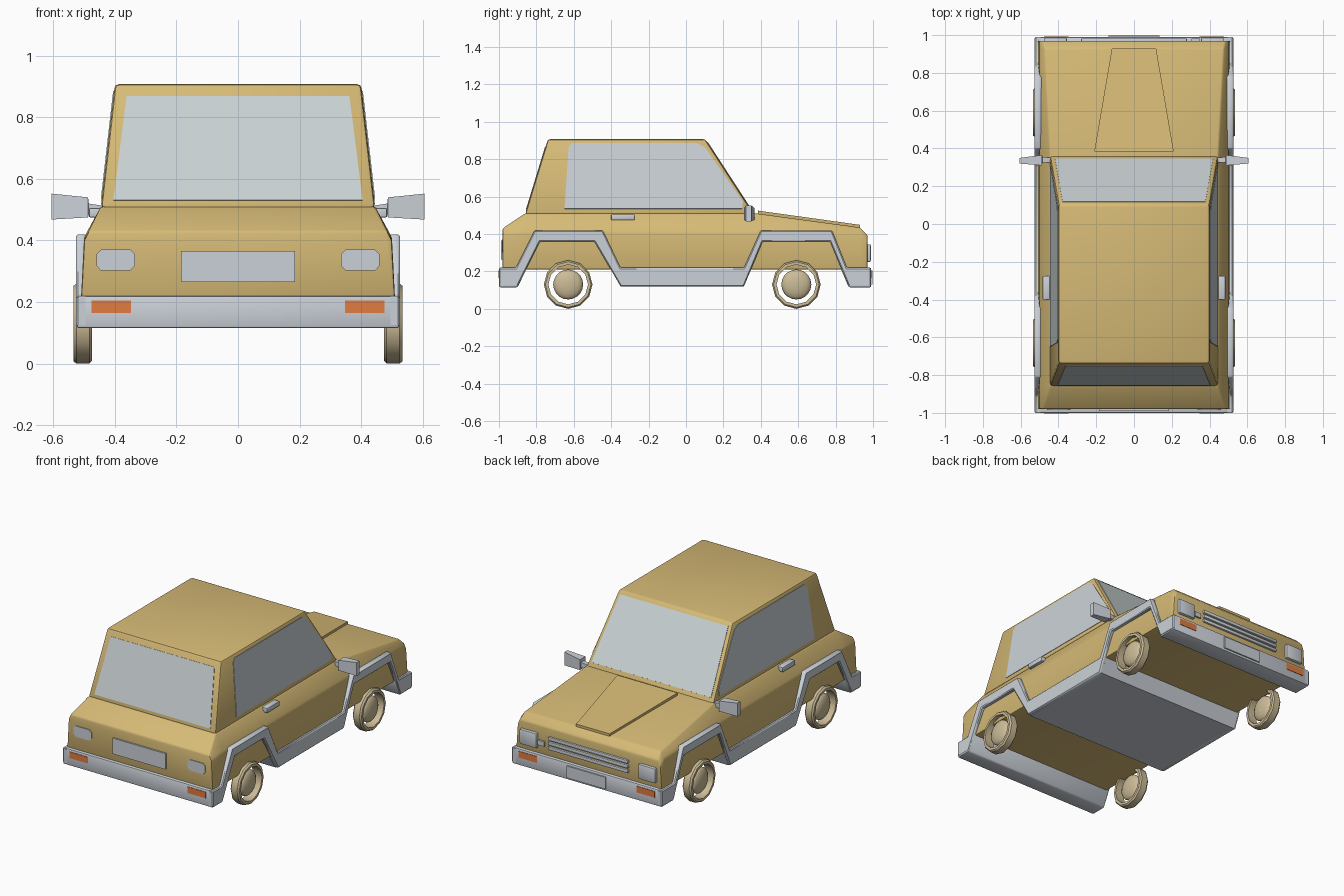
import bpy, bmesh, math
from mathutils import Vector

if "Cube" in bpy.data.objects:
    bpy.data.objects.remove(bpy.data.objects["Cube"])


def material(name, rgb):
    m = bpy.data.materials.new(name)
    m.diffuse_color = (*rgb, 1)
    m.use_nodes = True
    m.node_tree.nodes["Principled BSDF"].inputs["Base Color"].default_value = m.diffuse_color
    return m


GOLD = material("gold paint", (0.67, 0.49, 0.18))
GREY = material("light grey trim", (0.60, 0.64, 0.69))
GLASS = material("pale glass", (0.60, 0.65, 0.67))
TAN = material("tan wheel", (0.60, 0.50, 0.31))
ORANGE = material("orange lamp", (0.75, 0.20, 0.05))


def finish(name, bm, mat, bevel=0, segments=2, angle=35):
    """Clean normals, round the sharp edges and make the object."""
    bmesh.ops.recalc_face_normals(bm, faces=bm.faces)
    if bevel:
        edges = [e for e in bm.edges if e.calc_face_angle(0) > 0.4]
        bmesh.ops.bevel(bm, geom=edges, offset=bevel, segments=segments,
                        profile=0.5, affect='EDGES', clamp_overlap=True)
    me = bpy.data.meshes.new(name)
    bm.to_mesh(me)
    bm.free()
    me.materials.append(mat)
    for p in me.polygons:
        p.use_smooth = True
    me.set_sharp_from_angle(angle=math.radians(angle))
    ob = bpy.data.objects.new(name, me)
    bpy.context.collection.objects.link(ob)
    return ob


def loft(name, rings, mat, **kw):
    """Join equal-length closed rings and cap both ends."""
    bm = bmesh.new()
    vs = [[bm.verts.new(p) for p in r] for r in rings]
    n = len(rings[0])
    for a, b in zip(vs, vs[1:]):
        for i in range(n):
            bm.faces.new((a[i], a[(i + 1) % n], b[(i + 1) % n], b[i]))
    bm.faces.new(vs[0])
    bm.faces.new(vs[-1])
    return finish(name, bm, mat, **kw)


def plate(name, pts, direction, thick, mat, **kw):
    d = Vector(direction).normalized() * thick
    pts = [Vector(p) for p in pts]
    return loft(name, [[p - d for p in pts], [p + d for p in pts]], mat, **kw)


def prism(name, profile, x0, x1, mat, **kw):
    return loft(name, [[(x, y, z) for y, z in profile] for x in (x0, x1)], mat, **kw)


def box(name, x, y, z, mat, **kw):
    return prism(name, [(y[0], z[0]), (y[1], z[0]), (y[1], z[1]), (y[0], z[1])],
                 x[0], x[1], mat, **kw)


# lower body: stations (y, shoulder z, top half-width, top z)
stations = [(-0.98, 0.40, 0.485, 0.43), (-0.86, 0.41, 0.445, 0.51), (0.36, 0.41, 0.445, 0.512),
            (0.93, 0.395, 0.475, 0.435), (0.97, 0.36, 0.485, 0.395)]
loft("lower_body", [[(-0.51, y, 0.21), (-0.50, y, s), (-w, y, t), (w, y, t), (0.50, y, s), (0.51, y, 0.21)]
                    for y, s, w, t in stations], GOLD, bevel=0.008)

# cabin
loft("cabin", [[(-w, r, z), (w, r, z), (w, f, z), (-w, f, z)]
               for w, r, f, z in ((0.446, -0.861, 0.365, 0.505), (0.40, -0.738, 0.103, 0.908))],
     GOLD, bevel=0.014)


# positions on the sloping cabin faces
def slope(z):
    return (z - 0.505) / 0.403


def side_x(z):
    return 0.446 - 0.046 * slope(z)


def rear_y(z):
    return -0.861 + 0.123 * slope(z)


def front_y(z):
    return 0.365 - 0.262 * slope(z)


# windows
plate("rear_window", [(x, rear_y(z), z) for x, z in
      ((-0.405, 0.53), (0.405, 0.53), (0.362, 0.868), (-0.362, 0.868))], (0, -1, 0.3), 0.003, GLASS)
plate("windshield", [(x, front_y(z), z) for x, z in
      ((-0.418, 0.535), (0.418, 0.535), (0.378, 0.888), (-0.378, 0.888))], (0, 1, 0.65), 0.003, GLASS)
window = [(-0.65, 0.535), (-0.628, 0.865), (-0.61, 0.885), (0.06, 0.885),
          (0.10, 0.865), (0.305, 0.575), (0.30, 0.535)]

# side trim outline with two wheel arches
trim = [(-1.0, 0.12), (-0.90, 0.12), (-0.78, 0.36), (-0.49, 0.36), (-0.35, 0.12),
        (0.31, 0.12), (0.41, 0.36), (0.77, 0.36), (0.87, 0.12), (0.99, 0.12),
        (0.99, 0.22), (0.91, 0.22), (0.835, 0.42), (0.355, 0.42), (0.27, 0.22),
        (-0.31, 0.22), (-0.445, 0.42), (-0.81, 0.42), (-0.91, 0.22), (-1.0, 0.22)]
trim[11:15] = [(0.86, 0.22), (0.78, 0.42), (0.40, 0.42), (0.31, 0.22)]
trim[15] = (-0.35, 0.22)

for s, side in ((1, "right"), (-1, "left")):
    plate("side_window_" + side, [(s * side_x(z), y, z) for y, z in window],
          (s, 0, 0.1), 0.003, GLASS)
    prism("side_trim_" + side, trim, s * 0.49, s * 0.526, GREY, bevel=0.006, segments=1)
    # door handle
    box("door_handle_" + side, (s * 0.44, s * 0.484), (-0.40, -0.275), (0.475, 0.505), GREY, bevel=0.004)
    # wing mirror with arm
    loft("wing_mirror_" + side,
         [[(s * x, a, b), (s * x, c, b), (s * x, c, d), (s * x, a, d)] for x, a, c, b, d in
          ((0.435, 0.325, 0.35, 0.49, 0.512), (0.485, 0.325, 0.355, 0.485, 0.52),
           (0.487, 0.31, 0.365, 0.475, 0.54), (0.605, 0.32, 0.35, 0.468, 0.552))], GREY)
    # lamps
    plate("tail_lamp_" + side, [(s * x, -0.981, z) for x, z in
          ((0.35, 0.302), (0.445, 0.302), (0.46, 0.318), (0.46, 0.355), (0.445, 0.37),
           (0.35, 0.37), (0.335, 0.355), (0.335, 0.318))], (0, -1, 0), 0.004, GREY)
    box("headlamp_" + side, (s * 0.355, s * 0.475), (0.95, 0.988), (0.25, 0.345), GREY, bevel=0.008)
    for end, y in (("rear", -1.0), ("front", 0.99)):
        box(end + "_indicator_" + side, (s * 0.348, s * 0.476), (y - 0.003, y + 0.003),
            (0.165, 0.205), ORANGE)

# full-width bumpers and floor
prism("rear_bumper", [(-1, 0.115), (-0.90, 0.115), (-0.85, 0.22), (-1, 0.22)], -0.524, 0.524, GREY, bevel=0.008)
prism("floor_block", [(-0.35, 0.12), (0.31, 0.12), (0.35, 0.215), (-0.40, 0.215)], -0.51, 0.51, GREY)
prism("front_bumper", [(0.87, 0.115), (0.99, 0.115), (0.99, 0.22), (0.825, 0.22)], -0.524, 0.524, GREY, bevel=0.008)

# number plates (blank)
box("rear_plate", (-0.185, 0.185), (-0.99, -0.97), (0.265, 0.365), GREY)
box("front_plate", (-0.135, 0.135), (0.98, 0.998), (0.13, 0.205), GREY)

# grille bars and small lamp beside them
for i in range(3):
    z = 0.262 + i * 0.03
    box("grille_bar_%d" % (i + 1), (-0.28, 0.28), (0.96, 0.982), (z, z + 0.021), GREY, bevel=0.004)
box("small_front_lamp", (0.305, 0.35), (0.96, 0.982), (0.275, 0.305), GREY)

# raised hood panel
loft("hood_scoop", [[(-w, y, t - 0.035), (w, y, t - 0.035), (w, y, t), (-w, y, t)]
                    for w, y, t in ((0.21, 0.385, 0.525), (0.117, 0.93, 0.449))], GOLD)

# wheels: open tyre ring and domed hub
for s, side in ((1, "right"), (-1, "left")):
    for end, cy in (("rear", -0.63), ("front", 0.59)):
        n, cz = 12, 0.13
        bm = bmesh.new()
        loops = [[bm.verts.new((s * x, cy + r * math.cos(2 * math.pi * i / n),
                                cz + r * math.sin(2 * math.pi * i / n))) for i in range(n)]
                 for x, r in ((0.475, 0.106), (0.475, 0.122), (0.483, 0.13), (0.525, 0.13),
                              (0.535, 0.122), (0.535, 0.106))]
        for a, b in zip(loops, loops[1:] + loops[:1]):
            for i in range(n):
                j = (i + 1) % n
                bm.faces.new((a[i], a[j], b[j], b[i]))
        finish("tyre_%s_%s" % (end, side), bm, TAN)
        bm = bmesh.new()
        bmesh.ops.create_uvsphere(bm, u_segments=16, v_segments=10, radius=1)
        for v in bm.verts:
            v.co = (s * 0.505 + v.co.x * 0.03, cy + v.co.y * 0.08, cz + v.co.z * 0.08)
        finish("hub_%s_%s" % (end, side), bm, TAN, angle=60)
